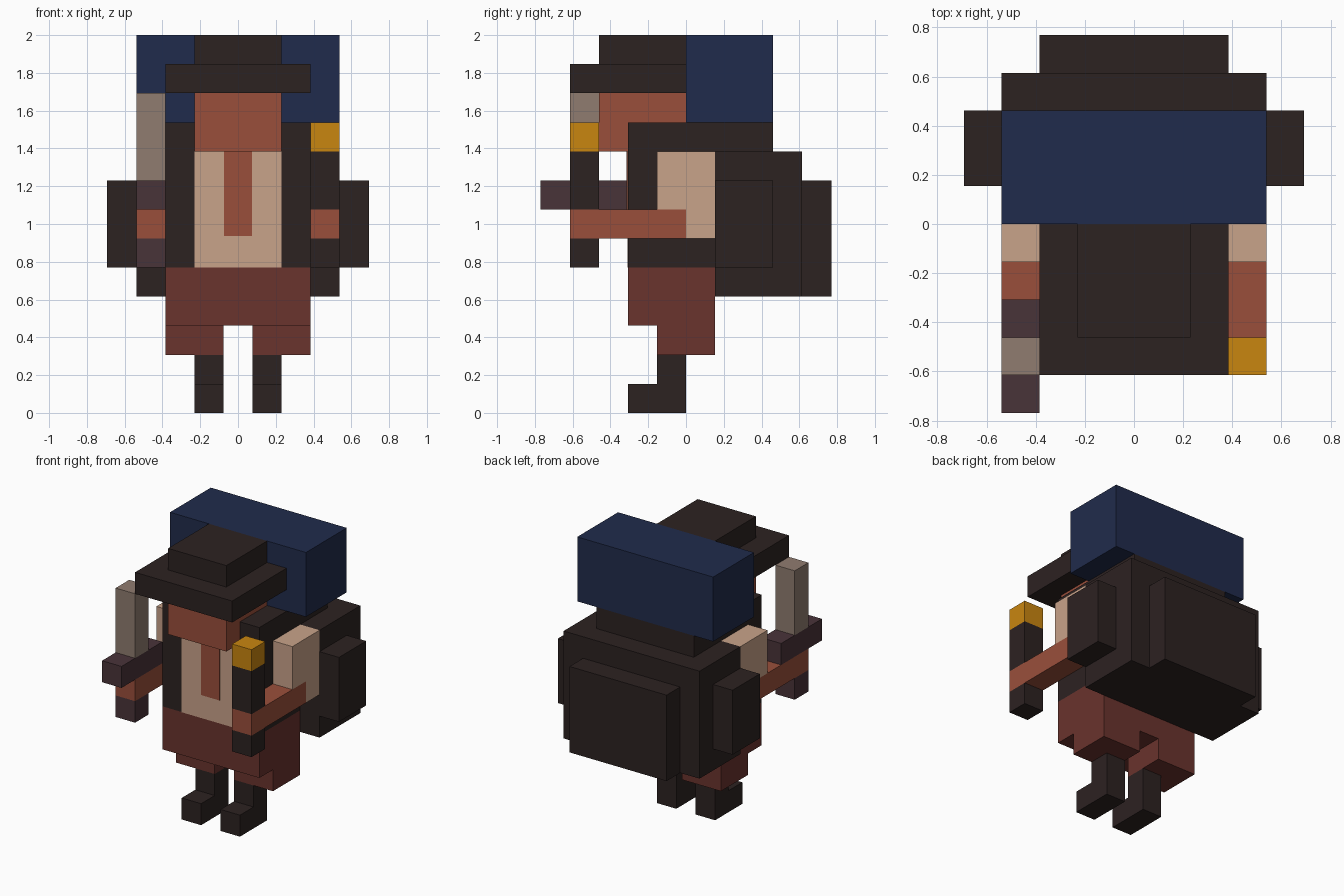
import bpy, bmesh

if "Cube" in bpy.data.objects:
    bpy.data.objects.remove(bpy.data.objects["Cube"])

U = 2 / 13  # one block; the model is 13 blocks tall


def material(name, rgb):
    lin = [(c / 255 / 12.92) if c <= 10 else ((c / 255 + 0.055) / 1.055) ** 2.4 for c in rgb]
    m = bpy.data.materials.new(name)
    m.diffuse_color = (*lin, 1)
    m.use_nodes = True
    m.node_tree.nodes["Principled BSDF"].inputs["Base Color"].default_value = m.diffuse_color
    return m


DARK = material("dark brown", (44, 34, 33))
NAVY = material("navy", (32, 43, 76))
SLEEVE = material("cream", (201, 163, 138))
SKIN = material("rust brown", (154, 79, 59))
TROUSER = material("dark red", (106, 51, 45))
GOLD = material("gold", (201, 134, 16))
PLUM = material("plum", (73, 51, 57))
STEEL = material("warm grey", (144, 124, 112))


def prism(name, mat, x0, x1, profile):
    """Extrude a side profile of (y, z) points from x0 to x1, in blocks."""
    bm = bmesh.new()
    face = bm.faces.new([bm.verts.new((x0 * U, y * U, z * U)) for y, z in profile])
    ext = bmesh.ops.extrude_face_region(bm, geom=[face])["geom"]
    moved = [v for v in ext if isinstance(v, bmesh.types.BMVert)]
    bmesh.ops.translate(bm, verts=moved, vec=((x1 - x0) * U, 0, 0))
    bmesh.ops.recalc_face_normals(bm, faces=bm.faces)
    me = bpy.data.meshes.new(name)
    bm.to_mesh(me)
    bm.free()
    me.materials.append(mat)
    ob = bpy.data.objects.new(name, me)
    bpy.context.collection.objects.link(ob)
    return ob


def box(name, mat, x, y, z):
    return prism(name, mat, x[0], x[1],
                 [(y[0], z[0]), (y[1], z[0]), (y[1], z[1]), (y[0], z[1])])


# Legs, arms and pack pockets, one per side
for side, s in (("left", -1), ("right", 1)):
    prism(side + "_boot", DARK, 0.5 * s, 1.5 * s,
          [(-2, 0), (0, 0), (0, 2), (-1, 2), (-1, 1), (-2, 1)])
    box(side + "_trouser_leg", TROUSER, (0.5 * s, 2.5 * s), (-1, 1), (2, 3))
    prism(side + "_sleeve", SLEEVE, 2.5 * s, 3.5 * s,
          [(0, 6), (1, 6), (1, 9), (-1, 9), (-1, 7), (0, 7)])
    box(side + "_forearm", SKIN, (2.5 * s, 3.5 * s), (-4, 0), (6, 7))
    box(side + "_pack_pocket", DARK, (3.5 * s, 4.5 * s), (1, 3), (5, 8))

# Body: trousers, coat with raised shoulders, shirt and tie plates
box("trousers", TROUSER, (-2.5, 2.5), (-2, 1), (3, 5))
prism("coat", DARK, -2.5, 2.5, [(-2, 5), (1, 5), (1, 9), (3, 9), (3, 10), (-2, 10)])
box("shirt_front", SLEEVE, (-1.5, 1.5), (-2.02, -2), (5, 9))
box("tie", SKIN, (-0.48, 0.48), (-2.04, -2), (6.08, 9))

# Head and hat
box("head", SKIN, (-1.5, 1.5), (-3, 0), (9, 11))
box("hat_brim", DARK, (-2.5, 2.5), (-4, 0), (11, 12))
box("hat_crown", DARK, (-1.5, 1.5), (-3, 0), (12, 13))

# Backpack and bedroll
box("backpack", DARK, (-3.5, 3.5), (1, 4), (4, 9))
box("back_pocket", DARK, (-2.5, 2.5), (4, 5), (4, 8))
box("bedroll", NAVY, (-3.5, 3.5), (0, 3), (10, 13))

# Sword in one hand
L, R, GRIP = (-3.5, -2.5), (2.5, 3.5), (-4, -3)
box("sword_handle", PLUM, L, GRIP, (5, 6))
box("sword_guard", PLUM, L, (-5, -2), (7, 8))
box("sword_blade", STEEL, L, GRIP, (8, 11))

# Torch in the other
box("torch_end", DARK, R, GRIP, (5, 6))
box("torch_shaft", DARK, R, GRIP, (7, 9))
box("torch_flame", GOLD, R, GRIP, (9, 10))
